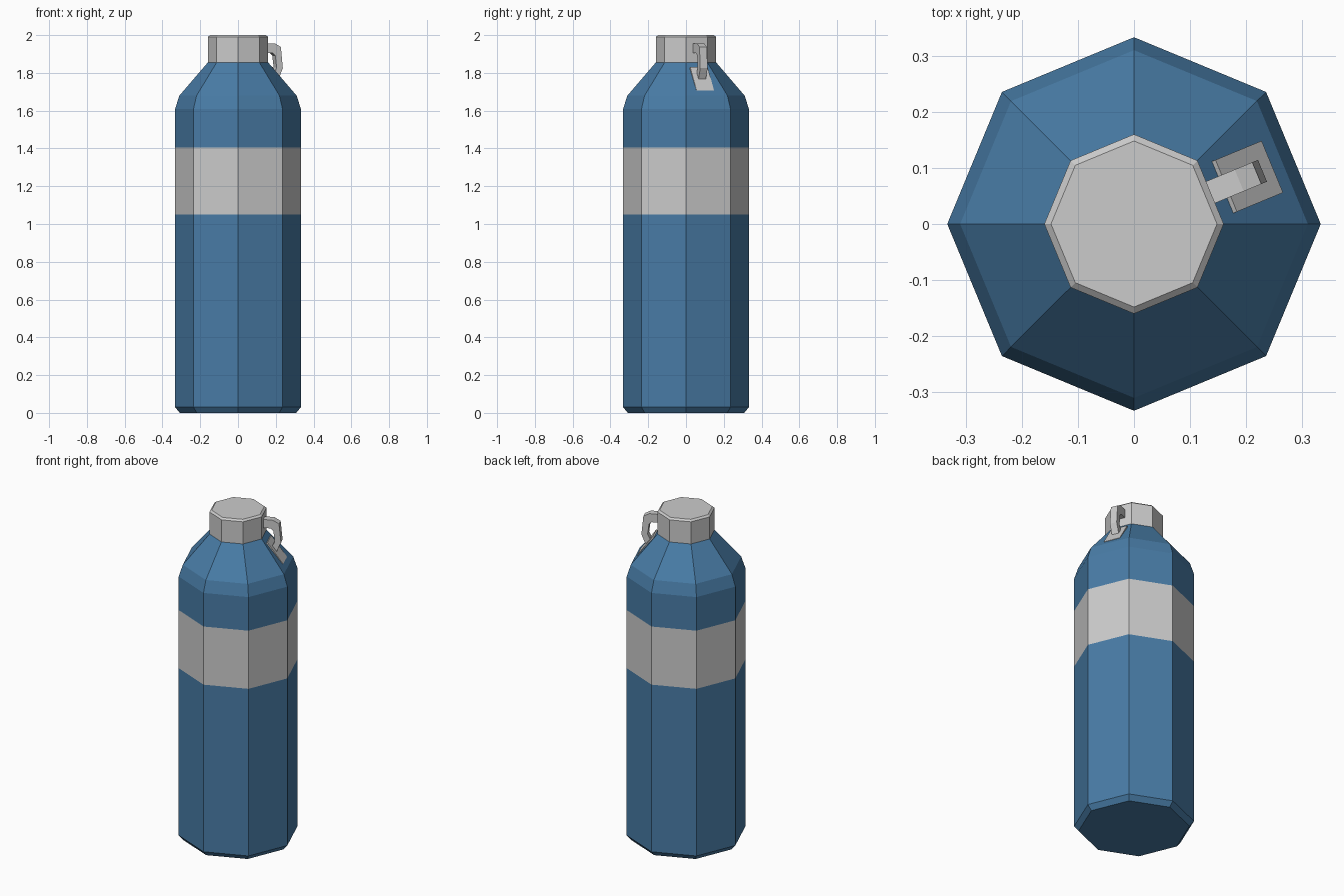
import bpy, bmesh
from math import pi, cos, sin
from mathutils import Matrix

if "Cube" in bpy.data.objects:
    bpy.data.objects.remove(bpy.data.objects["Cube"])

SIDES = 8
blue = bpy.data.materials.new("blue_paint")
blue.diffuse_color = (0.065, 0.20, 0.38, 1)
blue.use_nodes = True
blue.node_tree.nodes["Principled BSDF"].inputs["Base Color"].default_value = blue.diffuse_color


def finish(name, bm, mat=None):
    bmesh.ops.recalc_face_normals(bm, faces=bm.faces[:])
    me = bpy.data.meshes.new(name)
    bm.to_mesh(me)
    bm.free()
    ob = bpy.data.objects.new(name, me)
    bpy.context.collection.objects.link(ob)
    if mat:
        me.materials.append(mat)
    return ob


def lathe(name, profile, mat=None, bottom=False, top=False):
    """Eight-sided turned part from (radius, z) points."""
    bm = bmesh.new()
    rings = [[bm.verts.new((r * cos(2 * pi * i / SIDES), r * sin(2 * pi * i / SIDES), z))
              for i in range(SIDES)] for r, z in profile]
    for a, b in zip(rings, rings[1:]):
        for i in range(SIDES):
            j = (i + 1) % SIDES
            bm.faces.new((a[i], a[j], b[j], b[i]))
    if bottom:
        bm.faces.new(rings[0][::-1])
    if top:
        bm.faces.new(rings[-1])
    # open ends face outward too
    ob = finish(name, bm, mat)
    return ob


def side_profile(name, points, width):
    """Extrude a (radius, z) outline sideways, then turn it onto a flat of the octagon."""
    bm = bmesh.new()
    face = bm.faces.new([bm.verts.new((r, -width / 2, z)) for r, z in points])
    ext = bmesh.ops.extrude_face_region(bm, geom=[face])
    moved = [v for v in ext["geom"] if isinstance(v, bmesh.types.BMVert)]
    bmesh.ops.translate(bm, verts=moved, vec=(0, width, 0))
    bmesh.ops.transform(bm, matrix=Matrix.Rotation(pi / SIDES, 4, "Z"), verts=bm.verts[:])
    return finish(name, bm)


# Bottle body, coloured band and tapered shoulder
R = 0.333
lathe("bottle_body", [(0.308, 0), (R, 0.03), (R, 1.05)], blue, bottom=True)
lathe("body_band", [(R, 1.05), (R, 1.405)])
lathe("bottle_shoulder", [(R, 1.405), (R, 1.61), (0.31, 1.68), (0.16, 1.855)], blue)

# Screw cap with chamfered rim
lathe("cap", [(0.16, 1.855), (0.16, 1.99), (0.148, 2.0)], top=True)

# Strap from the cap down to the shoulder
side_profile("strap", [(0.14, 1.956), (0.203, 1.956), (0.237, 1.937), (0.248, 1.825),
                       (0.222, 1.762), (0.192, 1.785), (0.213, 1.828), (0.205, 1.892),
                       (0.19, 1.905), (0.14, 1.905)], 0.042)

# Mounting plate lying on the shoulder
side_profile("strap_plate", [(0.260, 1.702), (0.267, 1.708), (0.178, 1.831), (0.170, 1.825)], 0.10)
